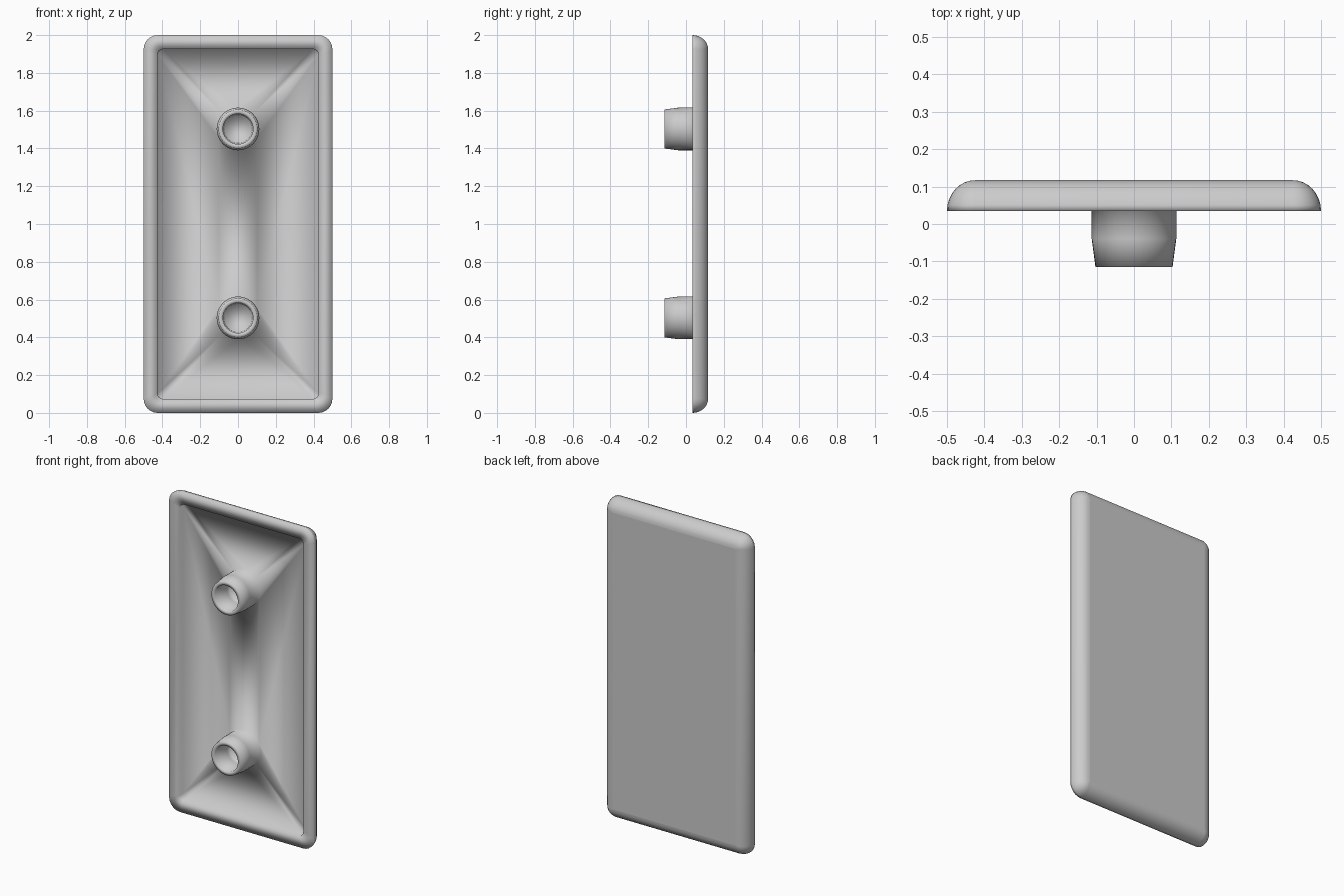
import bpy, bmesh, math
from mathutils import Vector

if "Cube" in bpy.data.objects:
    bpy.data.objects.remove(bpy.data.objects["Cube"])

FRONT, BACK, FLOOR = 0.035, 0.117, 0.065
ROUND = 0.075
bm = bmesh.new()


def rounded_ring(inset, y, radius, steps=6):
    """Rounded rectangle in the XZ plane, inset from the 1 x 2 outline."""
    verts = []
    hx, hz = 0.5 - inset - radius, 1.0 - inset - radius
    for i, (sx, sz) in enumerate([(1, 1), (-1, 1), (-1, -1), (1, -1)]):
        for k in range(steps + 1):
            a = math.pi / 2 * (i + k / steps)
            verts.append(bm.verts.new((sx * hx + radius * math.cos(a), y,
                                       1 + sz * hz + radius * math.sin(a))))
    return verts


def circle_ring(z, r, y, n=40):
    return [bm.verts.new((r * math.cos(2 * math.pi * k / n), y,
                          z + r * math.sin(2 * math.pi * k / n))) for k in range(n)]


def skin(rings):
    for a, b in zip(rings, rings[1:]):
        n = len(a)
        for k in range(n):
            bm.faces.new((a[k], a[(k + 1) % n], b[(k + 1) % n], b[k]))


# Shell: recess wall, front rim, then quarter-round edge to the back
rings = [rounded_ring(0.074, FLOOR, 0.03), rounded_ring(0.074, FRONT, 0.03)]
for k in range(9):
    t = math.pi / 2 * k / 8
    inset = ROUND * (1 - math.cos(t))
    rings.append(rounded_ring(inset, FRONT + (BACK - FRONT) * math.sin(t),
                              max(ROUND - inset, 0.002)))
skin(rings)
back_face = bm.faces.new(rings[-1])
loops = [rings[0]]

# Hollow tapered pegs growing out of the recess floor
peg_profile = [(0.113, FLOOR), (0.113, -0.04), (0.103, -0.115),
               (0.08, -0.115), (0.076, 0.0), (0.074, 0.03)]
for z in (0.503, 1.503):
    peg = [circle_ring(z, r, y) for r, y in peg_profile]
    skin(peg)
    bm.faces.new(peg[-1])
    loops.append(peg[0])

# Recess floor around the pegs
edges = [bm.edges.get((l[k], l[(k + 1) % len(l)])) for l in loops for k in range(len(l))]
bmesh.ops.triangle_fill(bm, edges=edges, use_beauty=True, normal=Vector((0, -1, 0)))

bmesh.ops.recalc_face_normals(bm, faces=bm.faces[:])
for f in bm.faces:
    f.smooth = True
back_face.smooth = False

mesh = bpy.data.meshes.new("pegged_panel")
bm.to_mesh(mesh)
bm.free()
panel = bpy.data.objects.new("pegged_panel", mesh)
bpy.context.collection.objects.link(panel)
